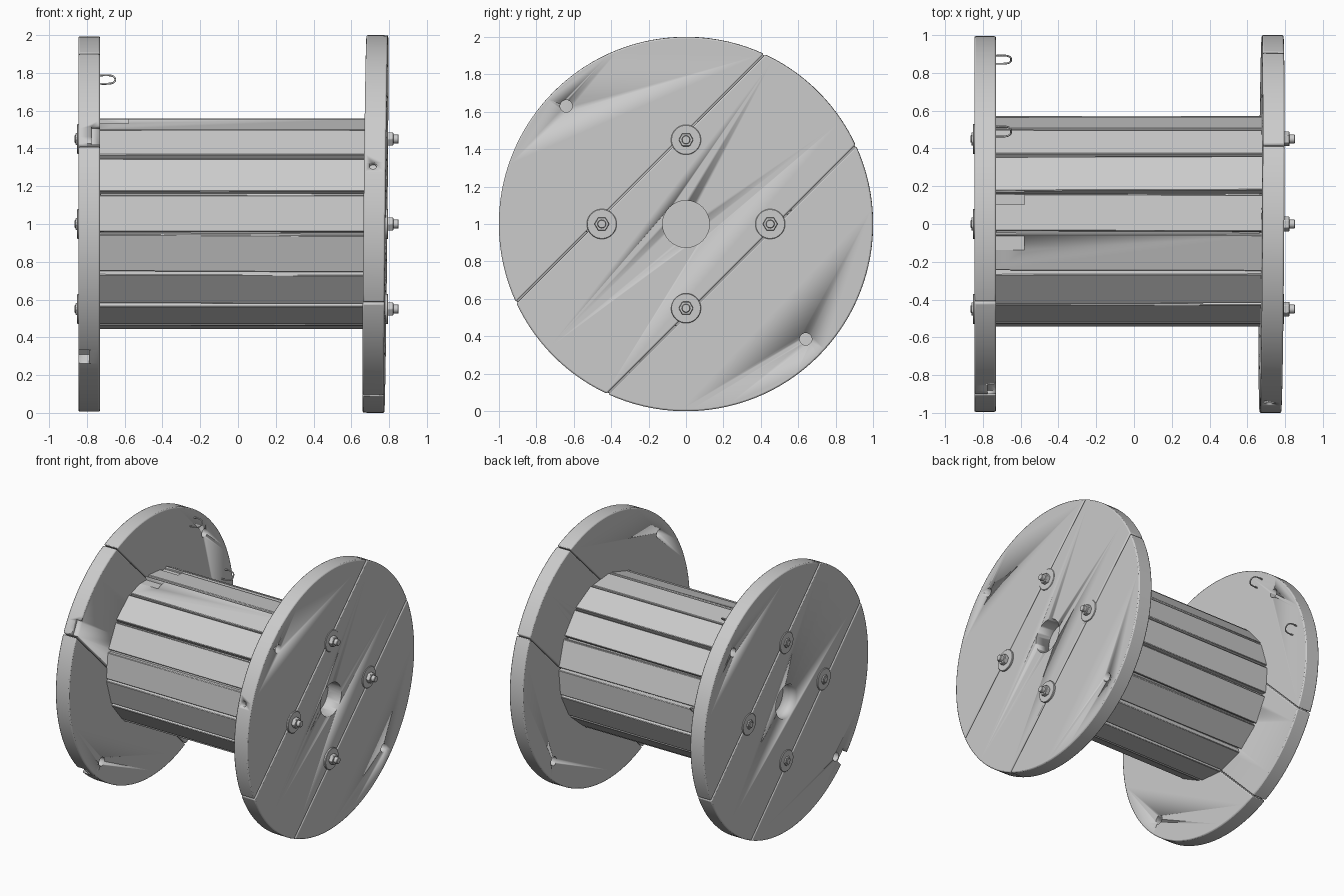
import bpy, bmesh, random
from math import sin, cos, asin, pi, radians, tan, atan2
from mathutils import Matrix, Vector

if "Cube" in bpy.data.objects:
    bpy.data.objects.remove(bpy.data.objects["Cube"])

random.seed(4)
THICK = 0.115


def finish(name, bm, loc=(0, 0, 0), rot=(0, 0, 0)):
    bmesh.ops.recalc_face_normals(bm, faces=bm.faces)
    me = bpy.data.meshes.new(name)
    bm.to_mesh(me)
    bm.free()
    ob = bpy.data.objects.new(name, me)
    ob.location, ob.rotation_euler = loc, rot
    bpy.context.collection.objects.link(ob)
    return ob


def add_cyl(bm, x0, x1, r, y, z, n=32, r2=None):
    m = Matrix.Translation(((x0 + x1) / 2, y, z)) @ Matrix.Rotation(pi / 2, 4, 'Y')
    bmesh.ops.create_cone(bm, cap_ends=True, segments=n, radius1=r,
                          radius2=r if r2 is None else r2, depth=x1 - x0, matrix=m)


def add_box(bm, centre, size, angle=0, twist=0):
    m = (Matrix.Translation(centre) @ Matrix.Rotation(angle, 4, 'X')
         @ Matrix.Rotation(twist, 4, 'Z') @ Matrix.Diagonal((*size, 1)))
    bmesh.ops.create_cube(bm, size=1, matrix=m)


def bevel(ob, width, segments=2):
    b = ob.modifiers.new("bevel", 'BEVEL')
    b.width, b.segments, b.limit_method, b.angle_limit = width, segments, 'ANGLE', radians(30)


def cut(ob, cutter):
    b = ob.modifiers.new("cut", 'BOOLEAN')
    b.object, b.operation, b.solver = cutter, 'DIFFERENCE', 'EXACT'


def as_cutter(name, bm):
    ob = finish(name, bm)
    ob.hide_render = True
    ob.display_type = 'WIRE'
    return ob


def flange_board(name, v0, v1, radius, seam, loc, rot, cutter):
    # slice of a disc between two parallel chords, extruded along x
    a0, a1 = asin(v0 / radius), asin(v1 / radius)
    n = max(8, int((a1 - a0) / (2 * pi) * 128))
    arc = [a0 + (a1 - a0) * i / n for i in range(n + 1)]
    angles = arc + [pi - a for a in reversed(arc)]
    if v1 == radius:
        angles.pop(n + 1)
    if v0 == -radius:
        angles.pop()
    bm = bmesh.new()
    rings = [[bm.verts.new((x, radius * cos(a + seam), radius * sin(a + seam))) for a in angles]
             for x in (-THICK / 2, THICK / 2)]
    bm.faces.new(rings[0])
    bm.faces.new(rings[1])
    count = len(angles)
    for i in range(count):
        j = (i + 1) % count
        bm.faces.new((rings[0][i], rings[0][j], rings[1][j], rings[1][i]))
    ob = finish(name, bm, loc, rot)
    bevel(ob, 0.008)
    cut(ob, cutter)


def flange(side, xc, radius, seam, rot, cutter):
    s, g = 0.345, 0.003
    for part, v0, v1 in (("lower", -radius, -s - g), ("middle", -s + g, s - g), ("upper", s + g, radius)):
        flange_board(f"{side}_flange_{part}_board", v0, v1, radius, seam, (xc, 0, 1), rot, cutter)


# right flange holes: axle, two drive holes, one rim hole
bm = bmesh.new()
add_cyl(bm, 0.5, 1, 0.125, 0, 1, 48)
for y, z in ((-0.64, 1.63), (0.64, 0.385)):
    add_cyl(bm, 0.5, 1, 0.033, y, z, 20)
bmesh.ops.create_cone(bm, cap_ends=True, segments=16, radius1=0.02, radius2=0.02, depth=0.1,
                      matrix=Matrix.Translation((0.715, -0.95, 1.31)) @ Matrix.Rotation(radians(72), 4, 'X'))
flange("right", 0.7275, 1.0, radians(45), (0, 0.01, -0.006), as_cutter("right_hole_cutter", bm))

# left flange holes, rim notch and chipped corner
bm = bmesh.new()
add_cyl(bm, -1, -0.5, 0.125, 0, 1, 48)
for y, z in ((0.64, 1.62), (-0.6, 0.35)):
    add_cyl(bm, -1, -0.5, 0.033, y, z, 20)
for x, y, z, size in ((-0.84, -0.69, 0.31, (0.1, 0.1, 0.1)),
                      (-0.73, -0.885, 1.475, (0.09, 0.07, 0.11))):
    add_box(bm, (x, y, z), size, atan2(1 - z, -y) if z < 1 else -atan2(z - 1, -y))
flange("left", -0.7875, 0.994, radians(-45), (0, 0, 0), as_cutter("left_hole_cutter", bm))

# barrel staves around the drum, slightly uneven, with two chipped ends
R, N, CY, CZ = 0.55, 16, 0.01, 1.006
bm = bmesh.new()
for k in range(N):
    a = radians(5.25) + k * 2 * pi / N
    r = R - 0.025 + random.uniform(-0.006, 0.006)
    width = 2 * R * tan(pi / N) - 0.02 + random.uniform(-0.006, 0.006)
    add_box(bm, (-0.028, CY - r * cos(a), CZ + r * sin(a)), (1.42, width, 0.05),
            pi / 2 - a, random.uniform(-0.005, 0.005))
staves = finish("barrel_staves", bm)
bevel(staves, 0.004, 1)
bm = bmesh.new()
for y in (0.14, -0.1):
    add_box(bm, (-0.66, y, CZ + 0.56), (0.16, 0.075, 0.07))
cut(staves, as_cutter("stave_chip_cutter", bm))

# closed inner drum seen between the staves and at the bottom of the axle holes
bm = bmesh.new()
add_cyl(bm, -0.728, 0.665, 0.525, CY, CZ, 64)
finish("inner_drum", bm)

# washers, nuts and threaded studs on both ends
for i, (y, z) in enumerate(((0, 1.45), (-0.45, 1.0), (0.45, 1.0), (0, 0.55))):
    for side, s, face in (("right", 1, 0.787), ("left", -1, 0.845)):
        parts = [("washer", -0.02, 0.007, 0.08, 40)]
        if s > 0:
            parts += [("nut", 0, 0.036, 0.04, 6), ("stud", 0, 0.064, 0.023, 20)]
        else:
            parts += [("nut", 0, 0.016, 0.036, 6), ("stud", 0, 0.02, 0.02, 20)]
        for part, d0, d1, r, n in parts:
            bm = bmesh.new()
            x0, x1 = sorted((s * (face + d0), s * (face + d1)))
            add_cyl(bm, x0, x1, r, y, z, n)
            bevel(finish(f"{side}_{part}_{i + 1}", bm), 0.003, 1)

# bent wire staples on the inner face of the left flange
for i, (y, z, tilt) in enumerate(((0.49, 1.765, 0.7), (0.87, 1.22, 0.9))):
    cu = bpy.data.curves.new("staple", 'CURVE')
    cu.dimensions, cu.bevel_depth, cu.bevel_resolution = '3D', 0.005, 2
    sp = cu.splines.new('NURBS')
    path = ((-0.75, -0.035), (-0.72, -0.035), (-0.66, -0.04), (-0.645, 0), (-0.66, 0.04),
            (-0.72, 0.035), (-0.75, 0.03))
    sp.points.add(len(path) - 1)
    for p, (x, w) in zip(sp.points, path):
        p.co = (x, y + w * cos(tilt), z + w * sin(tilt), 1)
    sp.use_endpoint_u = True
    bpy.context.collection.objects.link(bpy.data.objects.new(f"wire_staple_{i + 1}", cu))

# smooth round parts, keep corners sharp
meshes = [o for o in bpy.context.scene.objects if o.type == 'MESH']
for o in meshes:
    o.select_set(True)
bpy.context.view_layer.objects.active = meshes[0]
bpy.ops.object.shade_smooth_by_angle(angle=radians(30))
